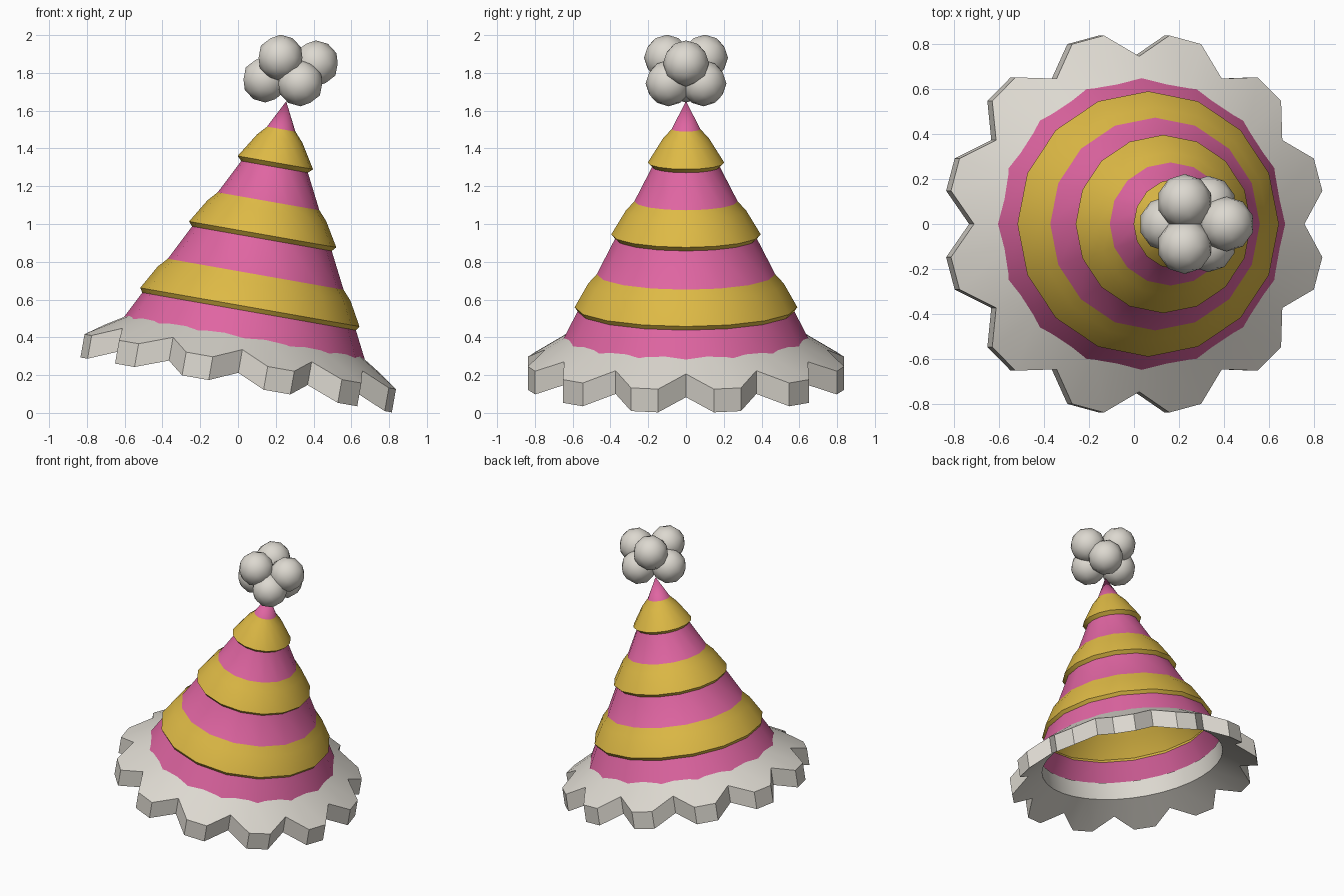
import bpy, bmesh, math
from mathutils import Matrix, Vector

if "Cube" in bpy.data.objects:
    bpy.data.objects.remove(bpy.data.objects["Cube"], do_unlink=True)


def material(name, rgb):
    m = bpy.data.materials.new(name)
    m.use_nodes = True
    m.diffuse_color = (*rgb, 1)
    m.node_tree.nodes["Principled BSDF"].inputs["Base Color"].default_value = (*rgb, 1)
    return m


PINK = material("pink", (0.74, 0.13, 0.36))
YELLOW = material("yellow", (0.73, 0.49, 0.06))
WHITE = material("off_white", (0.72, 0.69, 0.63))

# The hat leans to its left; everything hangs from the tip along the axis
TIP = Vector((0.255, 0, 1.65))
TILT = Matrix.Translation(TIP) @ Matrix.Rotation(math.radians(10), 4, 'Y')
SLOPE = 0.508


def finish(name, bm, mats, angle=35):
    bmesh.ops.recalc_face_normals(bm, faces=bm.faces)
    me = bpy.data.meshes.new(name)
    bm.to_mesh(me)
    bm.free()
    for m in mats:
        me.materials.append(m)
    ob = bpy.data.objects.new(name, me)
    bpy.context.collection.objects.link(ob)
    bpy.ops.object.select_all(action='DESELECT')
    ob.select_set(True)
    bpy.context.view_layer.objects.active = ob
    bpy.ops.object.shade_smooth_by_angle(angle=math.radians(angle))
    return ob


def bridge(bm, a, b, mat=0):
    n = len(a)
    for i in range(n):
        j = (i + 1) % n
        bm.faces.new((a[i], a[j], b[j], b[i])).material_index = mat


# Cone shell: profile of (distance below tip, radius, material of band above)
profile = []
for top, bottom, flare in ((0.15, 0.33, 0.035), (0.538, 0.716, 0.032), (0.93, 1.107, 0.027)):
    profile += [
        (top, top * SLOPE, 0),
        (top + 0.05, (top + 0.05) * SLOPE + 0.02, 1),
        (bottom, bottom * SLOPE + flare, 1),
        (bottom + 0.023, (bottom + 0.023) * SLOPE, 1),
    ]
profile.append((1.29, 1.29 * SLOPE, 0))

SIDES = 16
bm = bmesh.new()
tip = bm.verts.new((0, 0, 0))
previous = None
for s, r, mat in profile:
    ring = [bm.verts.new((r * math.cos(t), r * math.sin(t), -s))
            for t in (math.tau * i / SIDES for i in range(SIDES))]
    if previous:
        bridge(bm, previous, ring, mat)
    else:
        for i in range(SIDES):
            bm.faces.new((tip, ring[i], ring[(i + 1) % SIDES]))
    previous = ring
bm.transform(TILT)
finish("striped_cone", bm, [PINK, YELLOW])

# Brim: sloping ring with twelve flat-ended teeth
TEETH = 12
THICK = 0.125
bm = bmesh.new()


def brim_ring(inner, drop):
    verts = []
    for i in range(TEETH * 3):
        t = math.tau * i / (TEETH * 3)
        r = 0.625 if inner else (0.745 if i % 3 == 0 else 0.85)
        s = 1.40 - 0.62 * (0.85 - r) + drop
        verts.append(bm.verts.new((r * math.cos(t), r * math.sin(t), -s)))
    return verts


rings = [brim_ring(True, 0), brim_ring(False, 0), brim_ring(False, THICK), brim_ring(True, THICK)]
for k in range(4):
    bridge(bm, rings[k], rings[(k + 1) % 4])
bm.transform(TILT)
finish("scalloped_brim", bm, [WHITE])

# Pompom: cluster of six faceted balls
balls = [(0.145, 0, 1.765), (0.412, 0, 1.85)]
for side in (-1, 1):
    balls += [(0.225, 0.1 * side, 1.88), (0.33, 0.092 * side, 1.745)]
for i, centre in enumerate(balls):
    bm = bmesh.new()
    bmesh.ops.create_icosphere(bm, subdivisions=2, radius=0.122,
                               matrix=Matrix.Translation(centre))
    finish("pompom_ball_%d" % (i + 1), bm, [WHITE], 60)
